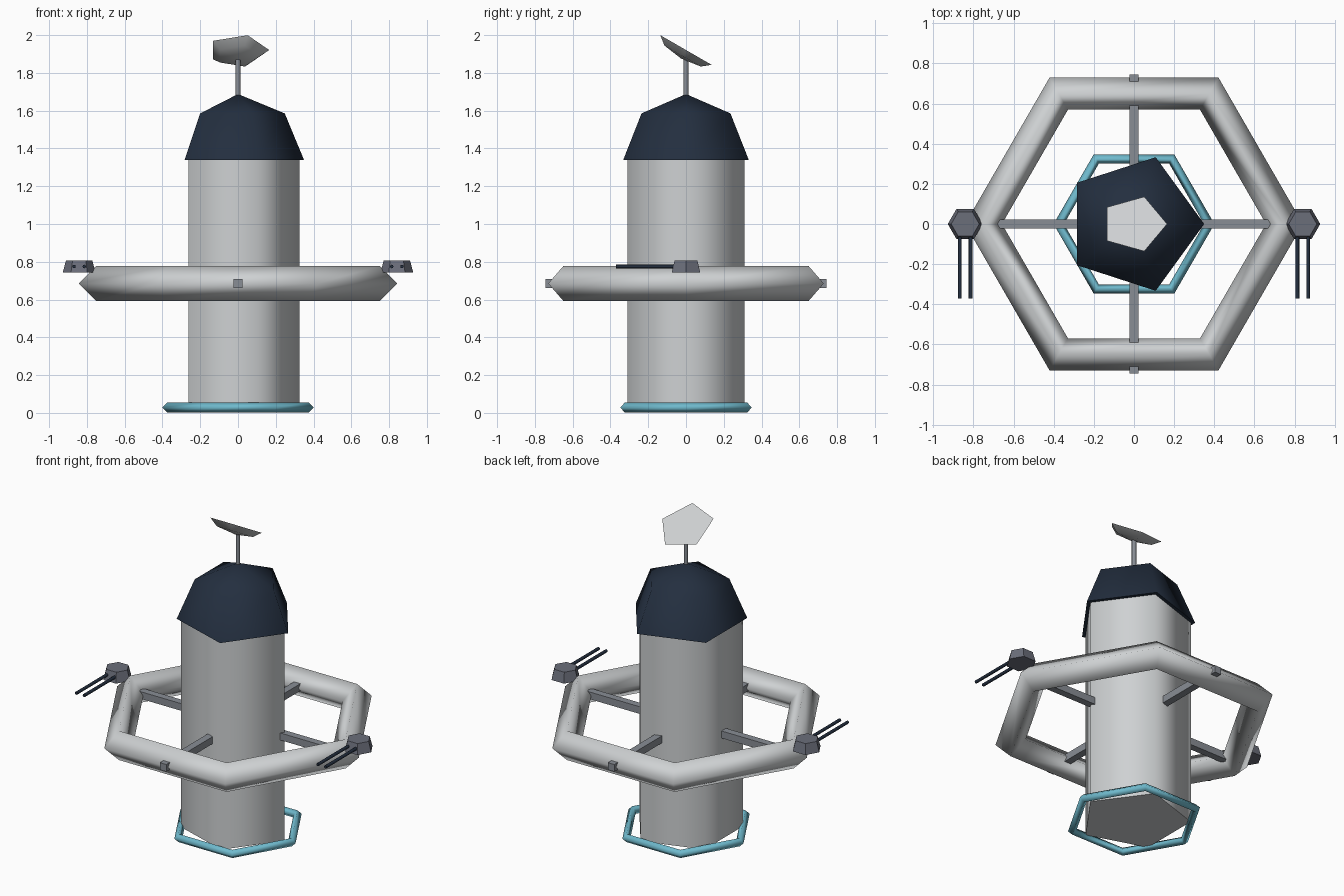
import bpy, bmesh
from math import sin, cos, pi, radians
from mathutils import Vector

cube = bpy.data.objects.get("Cube")
if cube:
    bpy.data.objects.remove(cube)


def material(name, rgb):
    m = bpy.data.materials.new(name)
    m.use_nodes = True
    m.diffuse_color = (*rgb, 1)
    m.node_tree.nodes["Principled BSDF"].inputs["Base Color"].default_value = (*rgb, 1)
    return m


HULL = material("hull grey", (0.62, 0.64, 0.65))
NAVY = material("dark navy", (0.017, 0.028, 0.050))
STEEL = material("steel grey", (0.25, 0.27, 0.30))
TURRET = material("turret grey", (0.147, 0.156, 0.195))
CYAN = material("pale cyan", (0.16, 0.49, 0.61))


def finish(ob, name, mat, smooth_angle=None):
    ob.name = ob.data.name = name
    ob.data.materials.append(mat)
    if smooth_angle:
        bpy.ops.object.select_all(action="DESELECT")
        ob.select_set(True)
        bpy.context.view_layer.objects.active = ob
        bpy.ops.object.shade_smooth_by_angle(angle=radians(smooth_angle))
    return ob


def lathe(name, profile, sides, mat, loc=(0, 0, 0), rot=(0, 0, 0), smooth_angle=75):
    """Turn (radius, z) points around z, with a corner on +x and capped ends."""
    bm = bmesh.new()
    rings = []
    for r, z in profile:
        n = sides if r else 1
        rings.append([bm.verts.new((r * cos(2 * pi * i / sides), r * sin(2 * pi * i / sides), z))
                      for i in range(n)])
    for a, b in zip(rings, rings[1:]):
        for i in range(sides):
            j = (i + 1) % sides
            quad = [a[i % len(a)], a[j % len(a)], b[j % len(b)], b[i % len(b)]]
            bm.faces.new(list(dict.fromkeys(quad)))
    for ring in (rings[0], rings[-1]):
        if len(ring) > 1:
            bm.faces.new(ring)
    bmesh.ops.recalc_face_normals(bm, faces=bm.faces)
    me = bpy.data.meshes.new(name)
    bm.to_mesh(me)
    bm.free()
    ob = bpy.data.objects.new(name, me)
    bpy.context.collection.objects.link(ob)
    ob.location, ob.rotation_euler = loc, rot
    return finish(ob, name, mat, smooth_angle)


def hex_ring(name, major, minor, z, mat):
    bpy.ops.mesh.primitive_torus_add(major_segments=6, minor_segments=4, major_radius=major,
                                     minor_radius=minor, location=(0, 0, z))
    finish(bpy.context.object, name, mat, 180)


def beam(name, size, z, mat):
    bpy.ops.mesh.primitive_cube_add(size=1, location=(0, 0, z))
    ob = bpy.context.object
    for v in ob.data.vertices:
        v.co = v.co * Vector(size)
    finish(ob, name, mat)


def bowl(radius, height):
    """Coarse half-sphere profile from rim to pole."""
    return [(radius, 0), (radius * cos(pi / 4), height * sin(pi / 4)), (0, height)]


# Central tower with its domed cap
lathe("tower_body", [(0.325, 0.025), (0.325, 1.34)], 5, HULL)
lathe("dome_cap", bowl(0.35, 0.35), 5, NAVY, loc=(0, 0, 1.338))

# Mast and tilted dish
lathe("antenna_mast", [(0.013, 1.66), (0.013, 1.89)], 8, STEEL)
lathe("antenna_dish", bowl(0.165, -0.052), 5, HULL, loc=(0, 0, 1.921), rot=(radians(-30), 0, 0))

# Base ring, outer ring and crossing spokes
HUB = 0.685
hex_ring("base_ring", 0.375, 0.026, 0.028, CYAN)
hex_ring("outer_ring", 0.75, 0.092, HUB, HULL)
beam("spoke_side", (1.49, 0.045, 0.045), HUB, STEEL)
beam("spoke_front_back", (0.045, 1.49, 0.045), HUB, STEEL)

# Twin-barrel turrets on the left and right corners
for side, s in (("left", 1), ("right", -1)):
    x = s * 0.841
    lathe(f"turret_{side}", [(0.087, 0.742), (0.07, 0.806)], 6, TURRET,
          loc=(x, 0, 0), smooth_angle=None)
    for tag, dx in (("inner", -s * 0.027), ("outer", s * 0.027)):
        lathe(f"barrel_{side}_{tag}", [(0.0095, 0), (0.0095, 0.34)], 8, NAVY,
              loc=(x + dx, -0.03, 0.775), rot=(radians(90), 0, 0))
